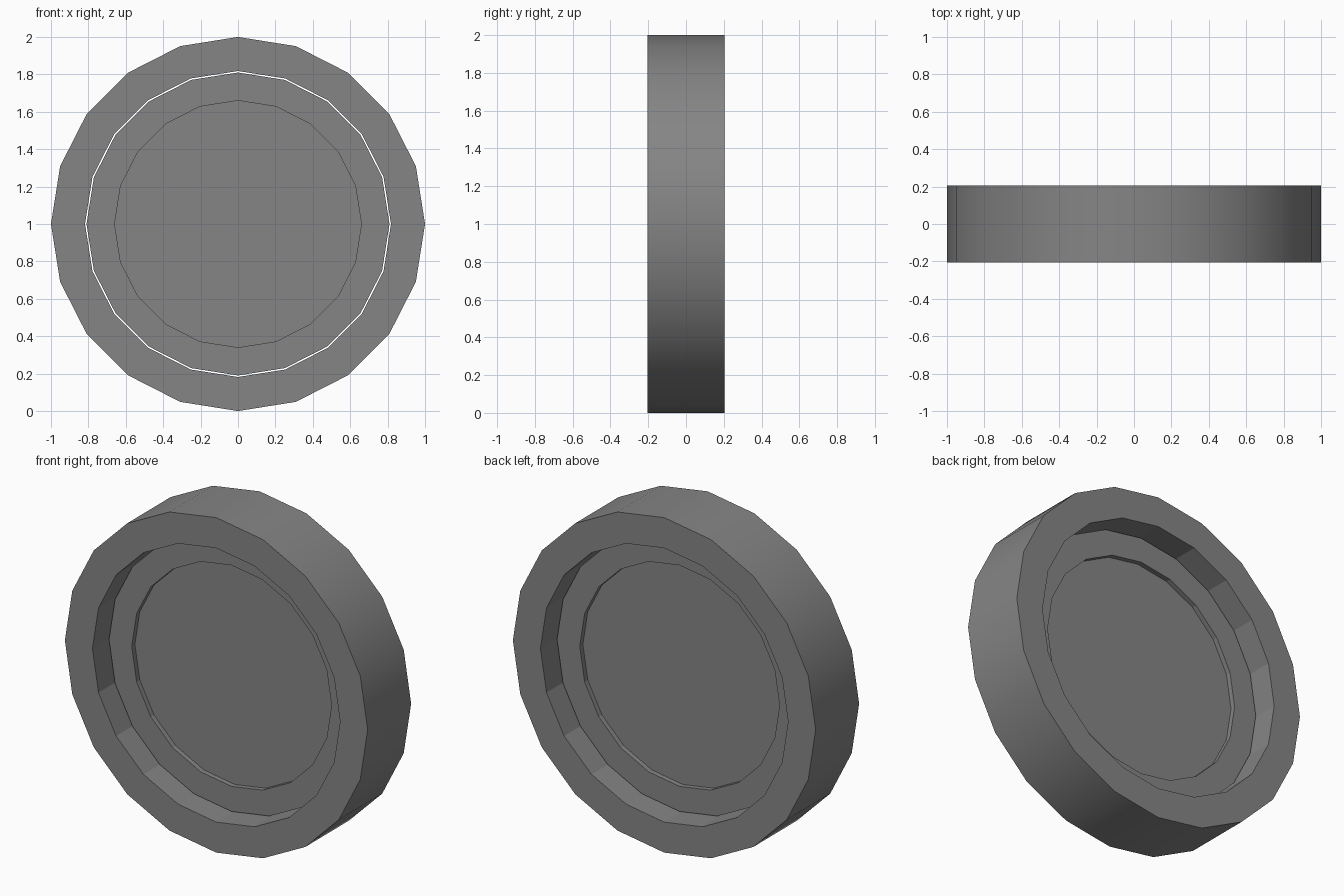
import bpy, bmesh
from math import sin, cos, pi

if "Cube" in bpy.data.objects:
    bpy.data.objects.remove(bpy.data.objects["Cube"])

SIDES = 20

# Dark grey rubber and metal
dark = bpy.data.materials.new("dark_grey")
dark.diffuse_color = (.235, .235, .235, 1)
dark.use_nodes = True
dark.node_tree.nodes["Principled BSDF"].inputs["Base Color"].default_value = dark.diffuse_color


def lathe(name, profile, closed, smooth_bands=()):
    """Spin (radius, y) points around the axle at z = 1."""
    bm = bmesh.new()
    rings = [[bm.verts.new((r * cos(2 * pi * i / SIDES), y, 1 + r * sin(2 * pi * i / SIDES)))
              for i in range(SIDES)] for r, y in profile]
    for k in range(len(rings) if closed else len(rings) - 1):
        a, b = rings[k], rings[(k + 1) % len(rings)]
        for i in range(SIDES):
            j = (i + 1) % SIDES
            bm.faces.new((a[i], a[j], b[j], b[i])).smooth = k in smooth_bands
    if not closed:
        bm.faces.new(rings[0])
        bm.faces.new(rings[-1])
    bmesh.ops.recalc_face_normals(bm, faces=bm.faces[:])
    # keep the rims of the smooth tread crisp
    for e in bm.edges:
        if e.calc_face_angle(0) > 0.6:
            e.smooth = False
    me = bpy.data.meshes.new(name)
    bm.to_mesh(me)
    bm.free()
    me.materials.append(dark)
    ob = bpy.data.objects.new(name, me)
    bpy.context.collection.objects.link(ob)
    return ob


# Outer tyre: rectangular section with a smooth tread
lathe("tyre", [(1, -.205), (1, .205), (.818, .205), (.818, -.205)], True, (0,))

# Wheel disc: raised lip around a shallow recess on both sides
lathe("wheel_disc", [(.66, -.03), (.66, -.06), (.81, -.06),
                     (.81, .06), (.66, .06), (.66, .03)], False)
